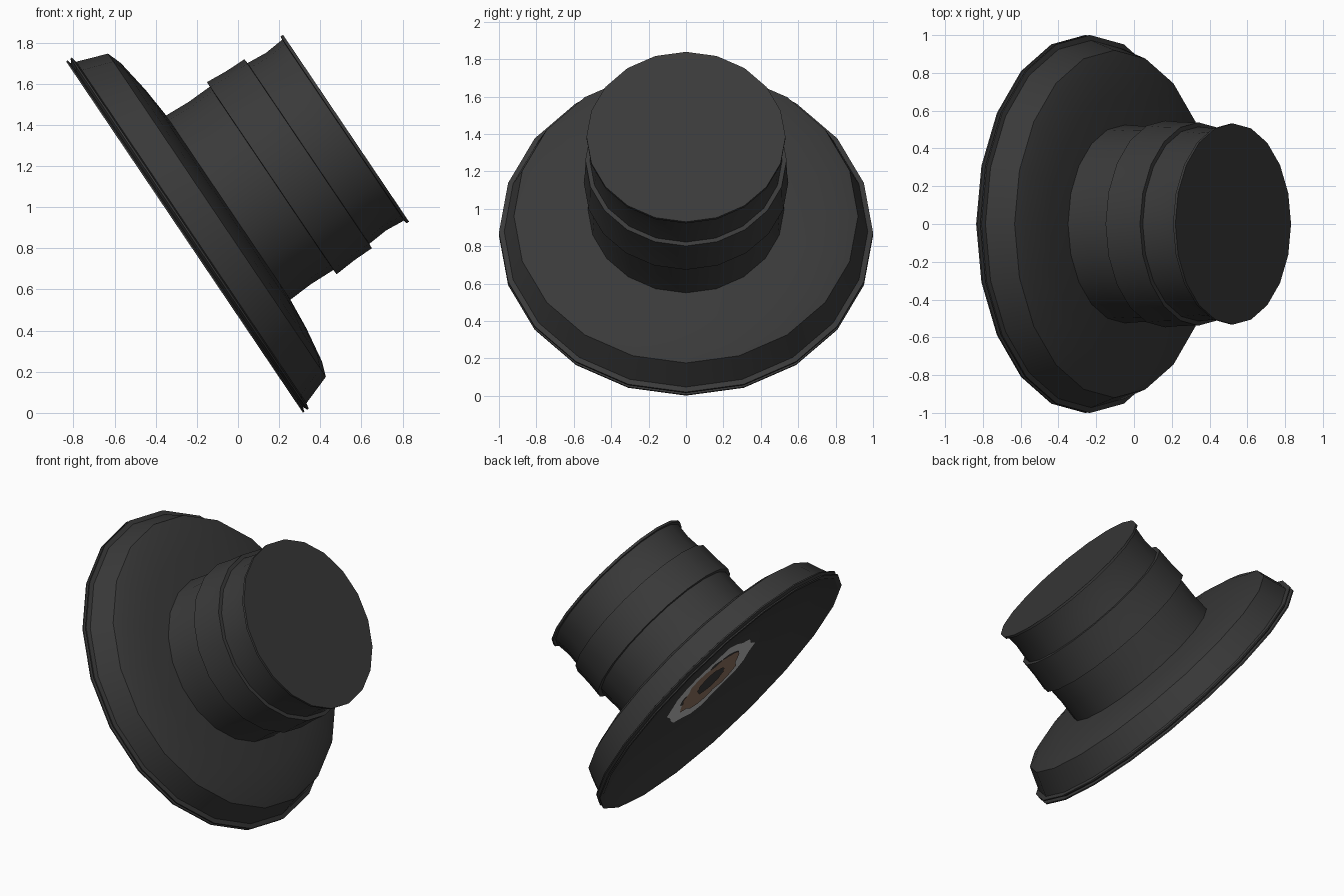
import bpy, math, random
from mathutils import Vector

if "Cube" in bpy.data.objects:
    bpy.data.objects.remove(bpy.data.objects["Cube"])

random.seed(4)
SIDES = 20
ORIGIN = Vector((-0.26, 0, 0.855))          # centre of the brim's open side
AXIS = Vector((0.829, 0, 0.559)).normalized()
UP = Vector((-AXIS.z, 0, AXIS.x)) * 1.03    # slightly oval along the slope
SIDE = Vector((0, 1, 0))


def material(name, rgb):
    m = bpy.data.materials.new(name)
    m.diffuse_color = (*rgb, 1)
    m.use_nodes = True
    m.node_tree.nodes["Principled BSDF"].inputs["Base Color"].default_value = m.diffuse_color
    return m


black = material("black felt", (0.042, 0.042, 0.042))
grey = material("pale grey lining", (0.5, 0.5, 0.5))
brown = material("brown lining", (0.27, 0.17, 0.12))


def place(r, t, a):
    return ORIGIN + AXIS * t + (UP * math.cos(a) + SIDE * math.sin(a)) * r


def lathe(name, profile, mat, cap=False, ragged=0.0, n=SIDES, angle=50):
    """Revolve (radius, distance along axis) points about the tilted axis."""
    verts, faces = [], []
    for r, t in profile:
        for i in range(n):
            k = r * (1 + random.uniform(-ragged, ragged))
            verts.append(place(k, t, 2 * math.pi * i / n))
    for j in range(len(profile) - 1):
        for i in range(n):
            k = (i + 1) % n
            faces.append((j * n + i, (j + 1) * n + i, (j + 1) * n + k, j * n + k))
    if cap:
        last = (len(profile) - 1) * n
        faces.append(tuple(last + i for i in reversed(range(n))))
    me = bpy.data.meshes.new(name)
    me.from_pydata(verts, [], [f[::-1] for f in faces])
    me.materials.append(mat)
    ob = bpy.data.objects.new(name, me)
    bpy.context.collection.objects.link(ob)
    bpy.ops.object.select_all(action='DESELECT')
    ob.select_set(True)
    bpy.context.view_layer.objects.active = ob
    bpy.ops.object.shade_smooth_by_angle(angle=math.radians(angle))
    return ob


# brim with its double lip, rolled edge and slope up to the crown
lathe("brim", [(0.97, 0.0), (1.0, 0.0), (1.0, 0.008), (0.978, 0.015), (1.0, 0.026),
               (1.0, 0.034), (0.972, 0.04), (0.92, 0.19), (0.85, 0.216),
               (0.68, 0.243), (0.52, 0.257)], black)

# crown wall
lathe("crown", [(0.525, 0.25), (0.518, 0.38), (0.522, 0.52), (0.515, 0.72),
                (0.506, 0.83), (0.515, 0.935)], black)

# raised band around the crown
lathe("hat_band", [(0.515, 0.51), (0.547, 0.512), (0.539, 0.62),
                   (0.538, 0.725), (0.51, 0.727)], black)

# flat top with a narrow overhang
lathe("crown_top", [(0.50, 0.928), (0.532, 0.932), (0.532, 0.947)], black, cap=True)

# shallow hollow underside
lathe("underside", [(0.42, 0.10), (0.80, 0.07), (0.97, 0.0)][::-1], black, angle=30)
cap = lathe("underside_centre", [(0.42, 0.10), (0.30, 0.10)], black, cap=True)
for p in cap.data.polygons:
    if p.normal.dot(AXIS) > 0:
        p.flip()

# ragged lining patches at the centre of the underside
for name, outer, inner, t, mat in (("grey_patch", 0.36, 0.23, 0.096, grey),
                                   ("brown_patch", 0.25, 0.11, 0.093, brown)):
    lathe(name, [(outer, t), (inner, t)], mat, ragged=0.1, n=24)
